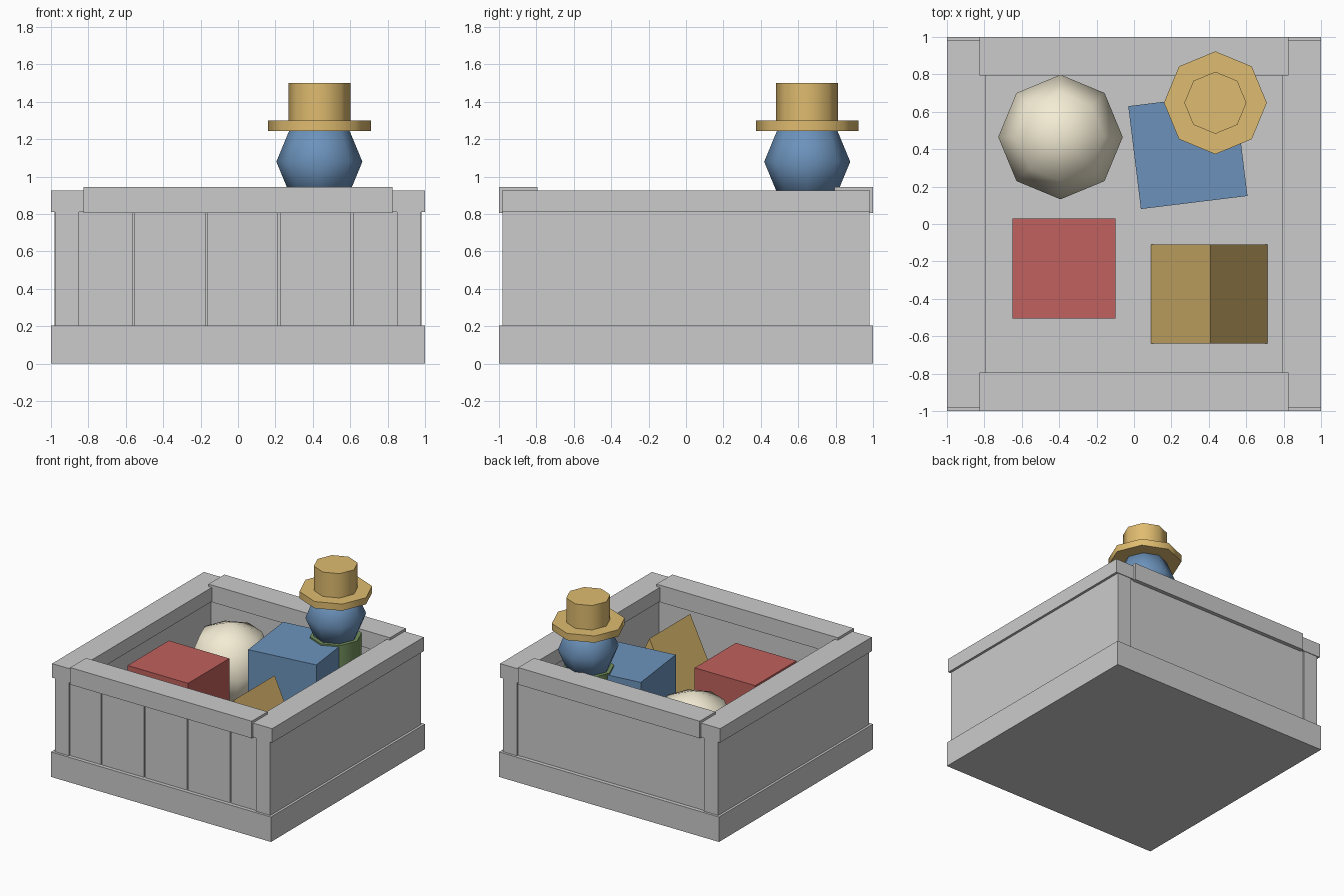
import bpy, bmesh, math
from mathutils import Matrix

if "Cube" in bpy.data.objects:
    bpy.data.objects.remove(bpy.data.objects["Cube"])


def material(name, rgb):
    m = bpy.data.materials.new(name)
    m.diffuse_color = (*rgb, 1)
    m.use_nodes = True
    m.node_tree.nodes["Principled BSDF"].inputs["Base Color"].default_value = m.diffuse_color
    return m


RED = material("red", (0.53, 0.12, 0.11))
BLUE = material("blue", (0.15, 0.29, 0.50))
GOLD = material("gold", (0.74, 0.50, 0.16))
CREAM = material("cream", (0.90, 0.84, 0.66))
GREEN = material("green", (0.17, 0.28, 0.11))


def finish(name, bm, mat=None, smooth=False):
    bmesh.ops.recalc_face_normals(bm, faces=bm.faces)
    me = bpy.data.meshes.new(name)
    bm.to_mesh(me)
    bm.free()
    ob = bpy.data.objects.new(name, me)
    bpy.context.collection.objects.link(ob)
    if mat:
        me.materials.append(mat)
    if smooth:
        bpy.ops.object.select_all(action='DESELECT')
        ob.select_set(True)
        bpy.context.view_layer.objects.active = ob
        bpy.ops.object.shade_smooth_by_angle(angle=math.radians(60))
    return ob


def box(name, x, y, z, mat=None, turn=0):
    """Box from (min, max) ranges, optionally turned about its own centre."""
    mid = [(r[0] + r[1]) / 2 for r in (x, y, z)]
    size = [r[1] - r[0] for r in (x, y, z)]
    bm = bmesh.new()
    bmesh.ops.create_cube(bm, size=1, matrix=Matrix.Translation(mid)
                          @ Matrix.Rotation(turn, 4, 'Z') @ Matrix.Diagonal((*size, 1)))
    return finish(name, bm, mat)


def drum(name, x, y, z, r, mat, smooth=True):
    bm = bmesh.new()
    bmesh.ops.create_cone(bm, cap_ends=True, segments=8, radius1=r, radius2=r, depth=z[1] - z[0],
                          matrix=Matrix.Translation((x, y, sum(z) / 2)))
    return finish(name, bm, mat, smooth)


def ball(name, loc, r, mat):
    bm = bmesh.new()
    bmesh.ops.create_uvsphere(bm, u_segments=8, v_segments=4, radius=r,
                              matrix=Matrix.Translation(loc))
    return finish(name, bm, mat, True)


def span(side, a, b):
    return tuple(sorted((side * a, side * b)))


# Crate: solid base, walls, corner posts and top rails
FLOOR = 0.205
box("base", (-1, 1), (-1, 1), (0, FLOOR))
WALL_Z = (0.2, 0.815)
for s, sx, sy in ((-1, "left", "front"), (1, "right", "back")):
    box(sx + "_wall", span(s, 0.82, 0.98), (-0.97, 0.97), WALL_Z)
    box(sx + "_rail", span(s, 0.795, 1.0), (-0.985, 0.985), (0.81, 0.925))
    box(sy + "_wall", (-0.85, 0.85), span(s, 0.82, 0.96 if s < 0 else 0.968), WALL_Z)
    box(sy + "_rail", (-0.825, 0.825), span(s, 0.795, 1.0), (0.805, 0.945))
    for t, tx in ((-1, "left"), (1, "right")):
        box(f"{sy}_{tx}_post", span(t, 0.85, 0.979), span(s, 0.95, 0.98), WALL_Z)

# Front planks with narrow grooves between them
edges = [-0.85, -0.56, -0.17, 0.22, 0.61, 0.85]
for i, (a, b) in enumerate(zip(edges, edges[1:])):
    box(f"front_plank_{i + 1}", (a + 0.005, b - 0.005), (-0.97, -0.95), WALL_Z)

# Toy blocks
box("red_block", (-0.65, -0.10), (-0.505, 0.03), (FLOOR, 0.82), RED)
box("blue_block", (0.001, 0.575), (0.113, 0.667), (FLOOR, 0.91), BLUE, math.radians(7))

# Triangular prism block
bm = bmesh.new()
tri = bm.faces.new([bm.verts.new((x, -0.64, z))
                    for x, z in ((0.09, FLOOR), (0.715, FLOOR), (0.41, 0.87))])
ext = bmesh.ops.extrude_face_region(bm, geom=[tri])
bmesh.ops.translate(bm, vec=(0, 0.53, 0),
                    verts=[v for v in ext["geom"] if isinstance(v, bmesh.types.BMVert)])
finish("prism_block", bm, GOLD)

# Ball
ball("ball", (-0.393, 0.465, 0.543), 0.333, CREAM)

# Peg doll: body, head and hat
X, Y = 0.435, 0.648
drum("doll_body", X, Y, (FLOOR, 0.922), 0.195, GREEN)
ball("doll_head", (X, Y, 1.08), 0.23, BLUE)
drum("hat_brim", X, Y, (1.245, 1.30), 0.275, GOLD)
drum("hat_crown", X, Y, (1.29, 1.50), 0.166, GOLD)
